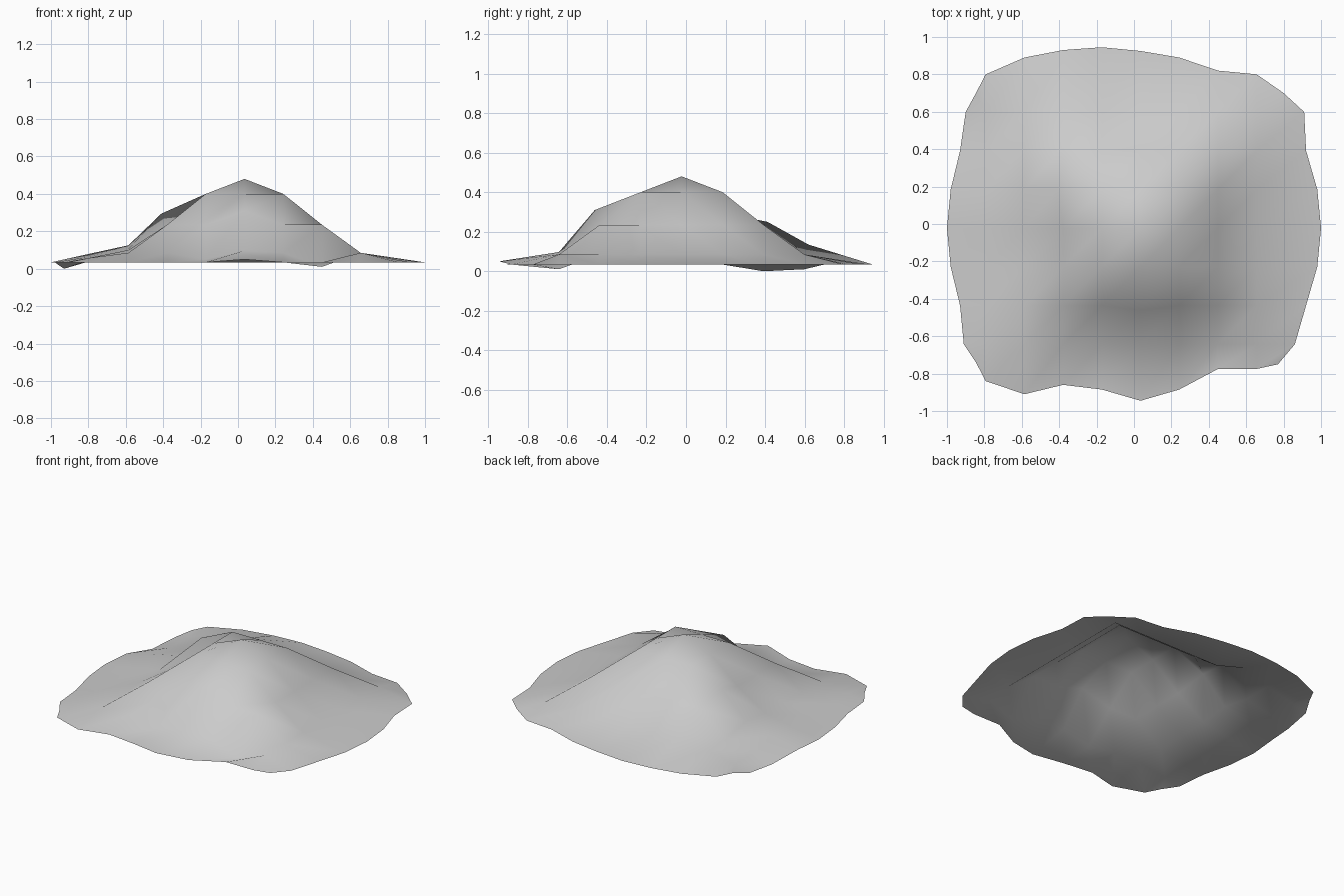
import bpy
import bmesh

cube = bpy.data.objects.get("Cube")
if cube:
    bpy.data.objects.remove(cube)

STEP = 0.207
PEAK_X, PEAK_Y = 0.035, -0.022
PEAK_COLUMN, PEAK_ROW = 5, 4
RIM = 0.034

# Height of each square ring of vertices around the peak
RINGS = (0.48, 0.40, 0.235, 0.085, 0.058)

# Wavy rim, one value for each row or column that meets it
LEFT = (-0.91, -0.93, -0.98, -1, -0.98, -0.93, -0.90)
RIGHT = (0.86, 0.92, 0.98, 1, 0.98, 0.92, 0.91)
FRONT = (-0.78, -0.91, -0.86, -0.885, -0.945, -0.885, -0.775, -0.775)
FRONT = (-0.84,) + FRONT[1:]
BACK = (0.80, 0.89, 0.93, 0.945, 0.925, 0.89, 0.82, 0.80)
COLUMNS, ROWS = len(FRONT), len(LEFT)

# Rim corners, by column and row
CORNERS = {
    (0, 0): (-0.845, -0.74),
    (COLUMNS + 1, 0): (0.77, -0.75),
    (0, ROWS + 1): (-0.845, 0.70),
    (COLUMNS + 1, ROWS + 1): (0.80, 0.70),
}

# Sculpted spots: (column, row) and height
SPOTS = {
    (3, 5): 0.295,  # knob on the left-hand slope
    (3, 6): 0.25,
    (3, 7): 0.135,
    (2, 5): 0.125,  # gentle left-hand foot
    (1, 5): 0.08,
    (2, 4): 0.105,
    (1, 4): 0.065,
    (2, 3): 0.10,
    (1, 6): 0.045,
    (1, 7): 0.04,
    (5, 2): 0.31,  # front shoulder
    (5, 1): 0.097,
    (4, 1): 0.05,
    (7, 1): 0.01,  # dips and a lift near the rim
    (5, 0): 0.05,
    (0, 6): 0.0,
    (0, 7): 0.01,
}

# Sideways pushes of sculpted spots
PUSHES = {
    (3, 5): (-0.03, 0),
    (3, 6): (0, 0.02),
    (3, 7): (0, 0.02),
    (5, 2): (0, -0.025),
}


def grid_point(column, row):
    """Position of a grid vertex; the outer ring follows the wavy rim."""
    x = PEAK_X + (column - PEAK_COLUMN) * STEP
    y = PEAK_Y + (row - PEAK_ROW) * STEP
    ring = max(abs(column - PEAK_COLUMN), abs(row - PEAK_ROW))
    z = RIM
    if (column, row) in CORNERS:
        x, y = CORNERS[column, row]
    elif column in (0, COLUMNS + 1):
        x = (LEFT if column == 0 else RIGHT)[row - 1]
    elif row in (0, ROWS + 1):
        y = (FRONT if row == 0 else BACK)[column - 1]
    else:
        z = RINGS[ring]
    push_x, push_y = PUSHES.get((column, row), (0, 0))
    return x + push_x, y + push_y, SPOTS.get((column, row), z)


# Hill surface: an open sheet of quads
bm = bmesh.new()
grid = [[bm.verts.new(grid_point(c, r)) for c in range(COLUMNS + 2)] for r in range(ROWS + 2)]
for low, high in zip(grid, grid[1:]):
    for c in range(COLUMNS + 1):
        face = bm.faces.new((low[c], low[c + 1], high[c + 1], high[c]))
        face.smooth = True

mesh = bpy.data.meshes.new("hill")
bm.to_mesh(mesh)
bm.free()
hill = bpy.data.objects.new("hill", mesh)
bpy.context.collection.objects.link(hill)

# Plain grey earth
grey = bpy.data.materials.new("light_grey")
grey.use_nodes = True
color = (0.6, 0.6, 0.6, 1)
grey.diffuse_color = color
grey.node_tree.nodes["Principled BSDF"].inputs["Base Color"].default_value = color
mesh.materials.append(grey)
